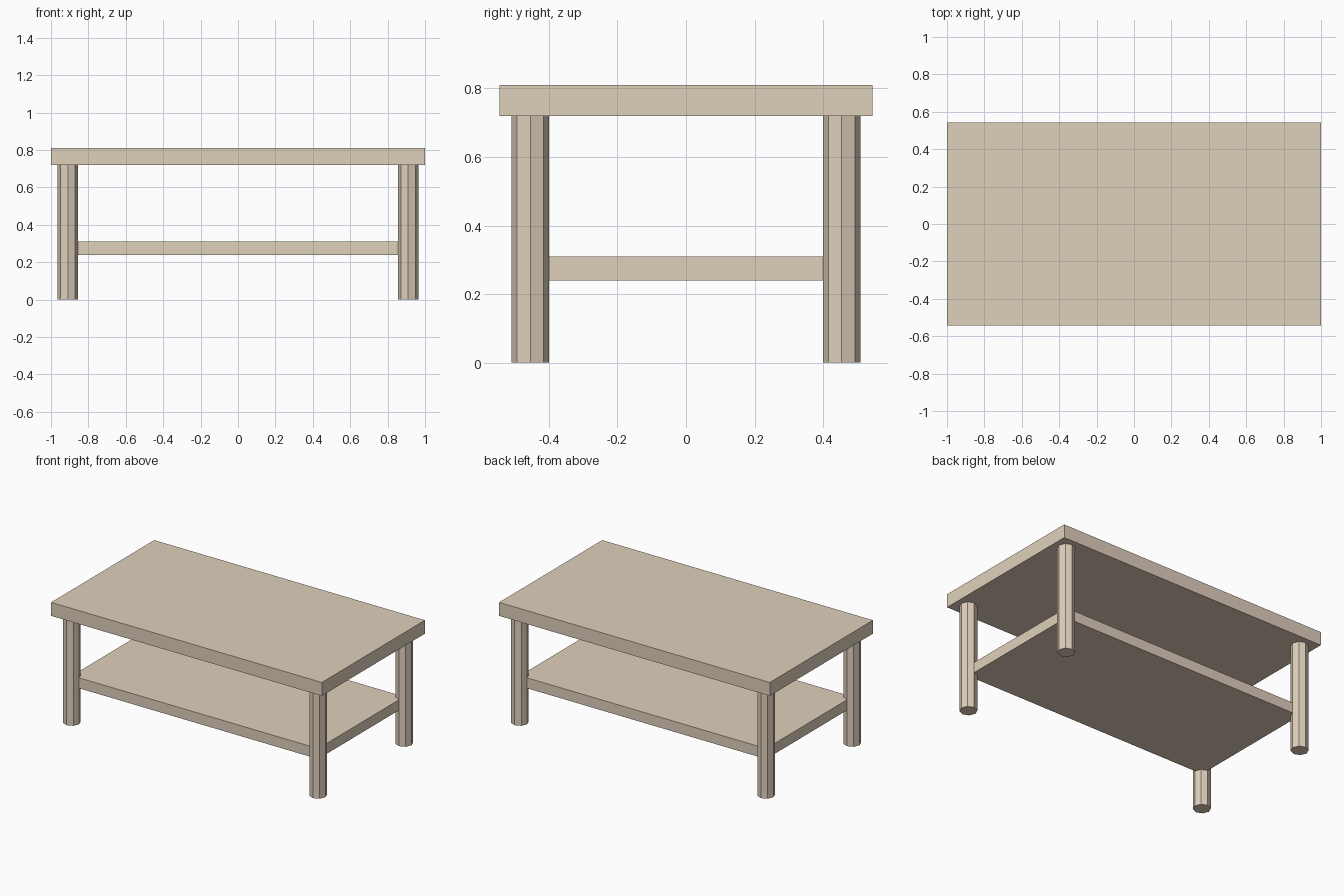
import bpy

if "Cube" in bpy.data.objects:
    bpy.data.objects.remove(bpy.data.objects["Cube"])

wood = bpy.data.materials.new("wood")
wood.diffuse_color = (0.74, 0.63, 0.50, 1)
wood.use_nodes = True
wood.node_tree.nodes["Principled BSDF"].inputs["Base Color"].default_value = wood.diffuse_color


def finish(name):
    obj = bpy.context.object
    obj.name = name
    obj.data.materials.append(wood)
    return obj


def slab(name, half_x, half_y, z0, z1):
    bpy.ops.mesh.primitive_cube_add(size=1, location=(0, 0, (z0 + z1) / 2))
    obj = finish(name)
    for v in obj.data.vertices:
        v.co.x *= 2 * half_x
        v.co.y *= 2 * half_y
        v.co.z *= z1 - z0


LEG_X, LEG_Y, TOP_Z0, TOP_Z1 = 0.91, 0.454, 0.72, 0.81

# Table top, and lower shelf whose corners sit on the leg axes
slab("table_top", 1.0, 0.544, TOP_Z0, TOP_Z1)
slab("lower_shelf", LEG_X, LEG_Y, 0.24, 0.31)

# Four octagonal legs
for side_y, depth in ((-1, "front"), (1, "back")):
    for side_x, side in ((-1, "left"), (1, "right")):
        bpy.ops.mesh.primitive_cylinder_add(
            vertices=8, radius=0.0545, depth=TOP_Z0,
            location=(side_x * LEG_X, side_y * LEG_Y, TOP_Z0 / 2))
        finish(f"{depth}_{side}_leg")
